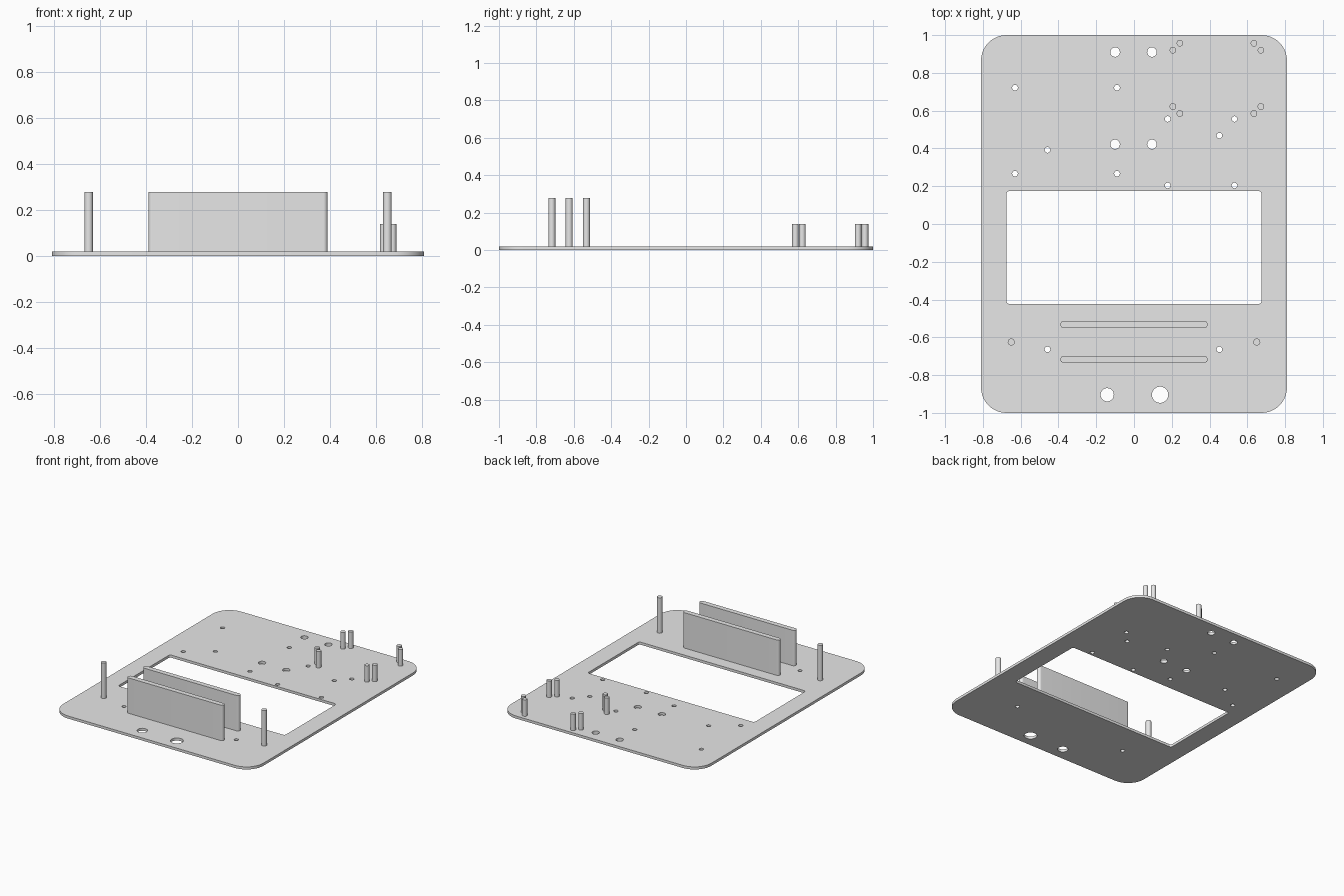
import bpy
import bmesh
from math import cos, sin, pi

cube = bpy.data.objects.get("Cube")
if cube:
    bpy.data.objects.remove(cube, do_unlink=True)

grey = bpy.data.materials.new("light grey")
grey.use_nodes = True
grey.diffuse_color = (0.8, 0.8, 0.8, 1)
grey.node_tree.nodes["Principled BSDF"].inputs["Base Color"].default_value = (0.8, 0.8, 0.8, 1)

THICK = 0.019
SINK = 0.01


def circle(x, y, r, n=32):
    return [(x + r * cos(2 * pi * i / n), y + r * sin(2 * pi * i / n)) for i in range(n)]


def rounded_rect(x0, x1, y0, y1, r, n=10):
    corners = [(x1 - r, y1 - r), (x0 + r, y1 - r), (x0 + r, y0 + r), (x1 - r, y0 + r)]
    return [(cx + r * cos(pi / 2 * (q + i / n)), cy + r * sin(pi / 2 * (q + i / n)))
            for q, (cx, cy) in enumerate(corners) for i in range(n + 1)]


def extrude(name, outlines, z0, z1):
    """Solid from closed outlines; inner outlines become holes."""
    curve = bpy.data.curves.new(name, 'CURVE')
    curve.dimensions = '2D'
    curve.fill_mode = 'BOTH'
    curve.extrude = (z1 - z0) / 2
    for pts in outlines:
        pts = [p for i, p in enumerate(pts)
               if abs(p[0] - pts[i - 1][0]) + abs(p[1] - pts[i - 1][1]) > 1e-5]
        spline = curve.splines.new('POLY')
        spline.points.add(len(pts) - 1)
        for point, (x, y) in zip(spline.points, pts):
            point.co = (x, y, 0, 1)
        spline.use_cyclic_u = True
    ob = bpy.data.objects.new(name, curve)
    bpy.context.collection.objects.link(ob)
    bpy.ops.object.select_all(action='DESELECT')
    ob.select_set(True)
    bpy.context.view_layer.objects.active = ob
    bpy.ops.object.convert(target='MESH')
    ob = bpy.context.view_layer.objects.active
    ob.name = name
    bm = bmesh.new()
    bm.from_mesh(ob.data)
    bmesh.ops.remove_doubles(bm, verts=bm.verts, dist=1e-5)
    bmesh.ops.translate(bm, verts=bm.verts, vec=(0, 0, (z0 + z1) / 2))
    bmesh.ops.recalc_face_normals(bm, faces=bm.faces)
    bm.to_mesh(ob.data)
    bm.free()
    ob.data.materials.clear()
    ob.data.materials.append(grey)
    bpy.ops.object.shade_smooth_by_angle(angle=pi / 6)
    return ob


# Panel with window and drilled holes
panel = [rounded_rect(-0.81, 0.81, -1, 1, 0.135),
         rounded_rect(-0.675, 0.675, -0.423, 0.175, 0.016, 5)]

# Mounting holes in rectangular groups: x pair, y pair, radius
hole_groups = [((-0.1, 0.095), (0.91, 0.422), 0.025),
               ((-0.63, -0.09), (0.722, 0.267), 0.015),
               ((0.178, 0.532), (0.556, 0.204), 0.015)]
for xs, ys, r in hole_groups:
    panel += [circle(x, y, r) for x in xs for y in ys]

# Single holes
for x, y, r in [(0.452, 0.468, 0.015), (-0.458, 0.392, 0.015),
                (-0.458, -0.664, 0.015), (0.452, -0.664, 0.015),
                (-0.142, -0.904, 0.035), (0.138, -0.904, 0.043)]:
    panel.append(circle(x, y, r))
extrude("panel", panel, 0, THICK)

# Upright ribs with rounded ends
for name, y in (("rear_rib", -0.532), ("front_rib", -0.717)):
    extrude(name, [rounded_rect(-0.39, 0.39, y - 0.0185, y + 0.0185, 0.0185)], SINK, 0.278)

# Tall posts
for name, x in (("left_post", 0.65), ("right_post", -0.65)):
    extrude(name, [circle(x, -0.625, 0.0185)], SINK, 0.278)

# Paired short pins at the four corners of a square
cx, cy = 0.439, 0.771
for sx, side in ((1, "left"), (-1, "right")):
    for sy, end in ((1, "rear"), (-1, "front")):
        for label, dx, dy in (("outer", 0.233, 0.149), ("inner", 0.196, 0.186)):
            extrude(f"{end}_{side}_{label}_pin",
                    [circle(cx + sx * dx, cy + sy * dy, 0.0175)], SINK, 0.139)
